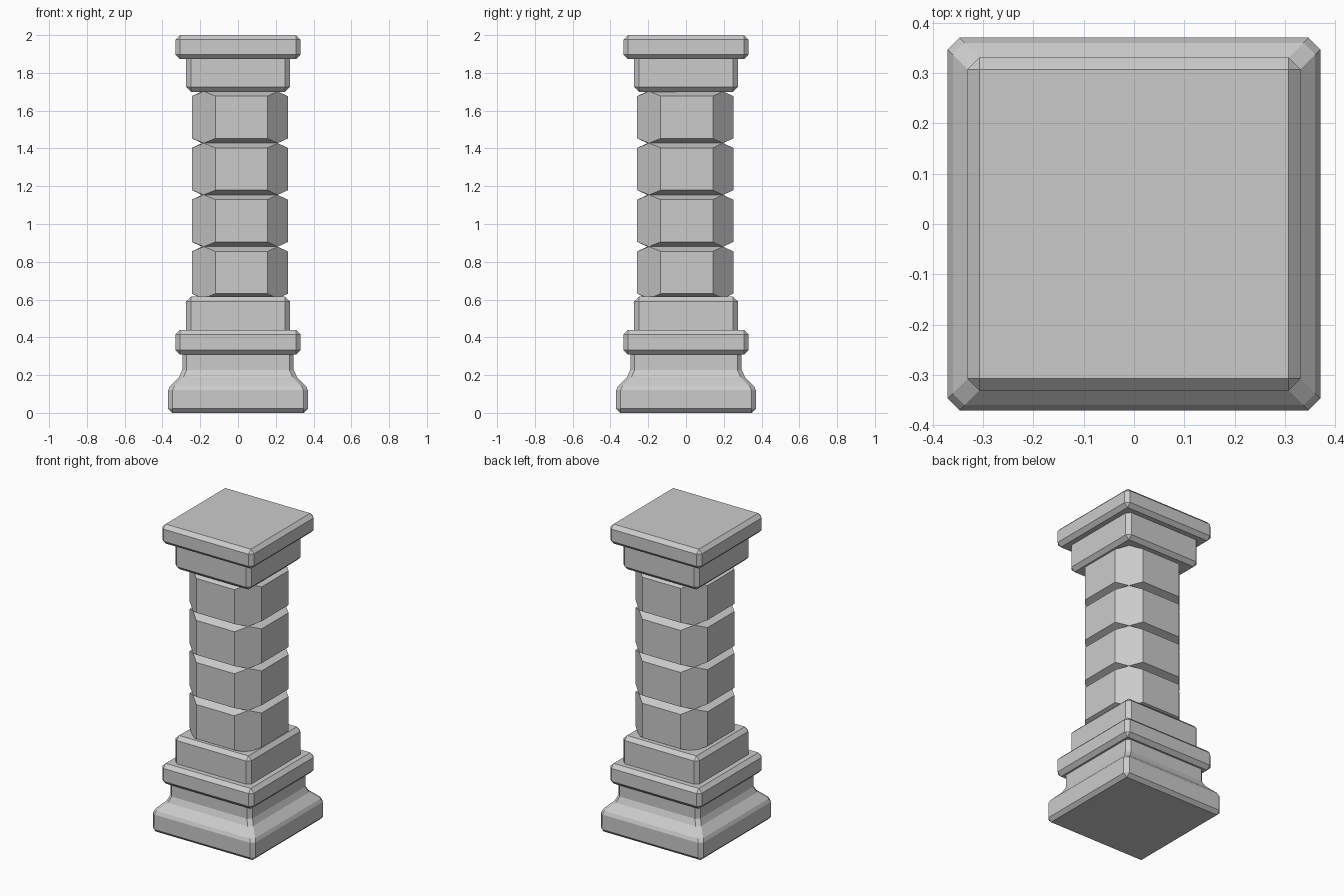
import bpy
import bmesh
from math import radians

if "Cube" in bpy.data.objects:
    bpy.data.objects.remove(bpy.data.objects["Cube"], do_unlink=True)

# Single stone colour
stone = bpy.data.materials.new("grey_stone")
stone.use_nodes = True
GREY = (0.6, 0.6, 0.6, 1.0)
stone.diffuse_color = GREY
stone.node_tree.nodes["Principled BSDF"].inputs["Base Color"].default_value = GREY


def finish(name, bm, bevel=0.0):
    bmesh.ops.recalc_face_normals(bm, faces=bm.faces)
    mesh = bpy.data.meshes.new(name)
    bm.to_mesh(mesh)
    bm.free()
    mesh.materials.append(stone)
    obj = bpy.data.objects.new(name, mesh)
    bpy.context.collection.objects.link(obj)
    if bevel:
        mod = obj.modifiers.new("chamfer", "BEVEL")
        mod.width = bevel
        mod.segments = 1
        mod.limit_method = "ANGLE"
        mod.angle_limit = radians(55)
    return obj


def square_stack(name, profile, bevel=0.024):
    """Loft square rings given as (half width, height), then chamfer the sharp edges."""
    bm = bmesh.new()
    rings = [[bm.verts.new((sx * h, sy * h, z))
              for sx, sy in ((-1, -1), (1, -1), (1, 1), (-1, 1))]
             for h, z in profile]
    for low, high in zip(rings, rings[1:]):
        for i in range(4):
            j = (i + 1) % 4
            bm.faces.new((low[i], low[j], high[j], high[i]))
    bm.faces.new(rings[0][::-1])
    bm.faces.new(rings[-1])
    return finish(name, bm, bevel)


# Plinth with flared foot, then the square blocks above it
square_stack("flared_base", [(0.37, 0), (0.37, 0.12), (0.36, 0.142), (0.312, 0.19),
                             (0.295, 0.228), (0.295, 0.34)], 0.022)
square_stack("base_slab", [(0.331, 0.308), (0.331, 0.44)])
square_stack("lower_block", [(0.274, 0.4), (0.274, 0.615)])
square_stack("upper_block", [(0.274, 1.70), (0.274, 1.91)])
square_stack("cap_slab", [(0.331, 1.873), (0.331, 2.0)])

# Shaft of four stones: chamfered square section, pinched to the corners at each joint
CENTRE_X, CENTRE_Y = 0.01, -0.004
HALF, START, END = 0.2545, -0.13, 0.146


def turned(points):
    """Repeat points at each quarter turn."""
    out = []
    for _ in range(4):
        out += points
        points = [(-y, x) for x, y in points]
    return out


def ring(bm, points, z):
    return [bm.verts.new((x + CENTRE_X, y + CENTRE_Y, z)) for x, y in points]


wide = turned([(START, -HALF), (END, -HALF)])
pinch = turned([((END + HALF) / 2, (START - HALF) / 2)])
BOTTOM, PITCH, SLOPE = 0.606, 0.274, 0.025


def join_pinch(bm, joint, belt):
    for i in range(4):
        # sloped face of each side, and the tip of each corner chamfer
        bm.faces.new((joint[i - 1], joint[i], belt[2 * i + 1], belt[2 * i]))
        bm.faces.new((joint[i], belt[(2 * i + 2) % 8], belt[2 * i + 1]))


bm = bmesh.new()
joint = ring(bm, pinch, BOTTOM)
bm.faces.new(joint[::-1])
for k in range(4):
    z = BOTTOM + k * PITCH
    low = ring(bm, wide, z + SLOPE)
    high = ring(bm, wide, z + PITCH - SLOPE)
    join_pinch(bm, joint, low)
    for i in range(8):
        j = (i + 1) % 8
        bm.faces.new((low[i], low[j], high[j], high[i]))
    joint = ring(bm, pinch, z + PITCH)
    join_pinch(bm, joint, high)
bm.faces.new(joint)
finish("pinched_shaft", bm)
